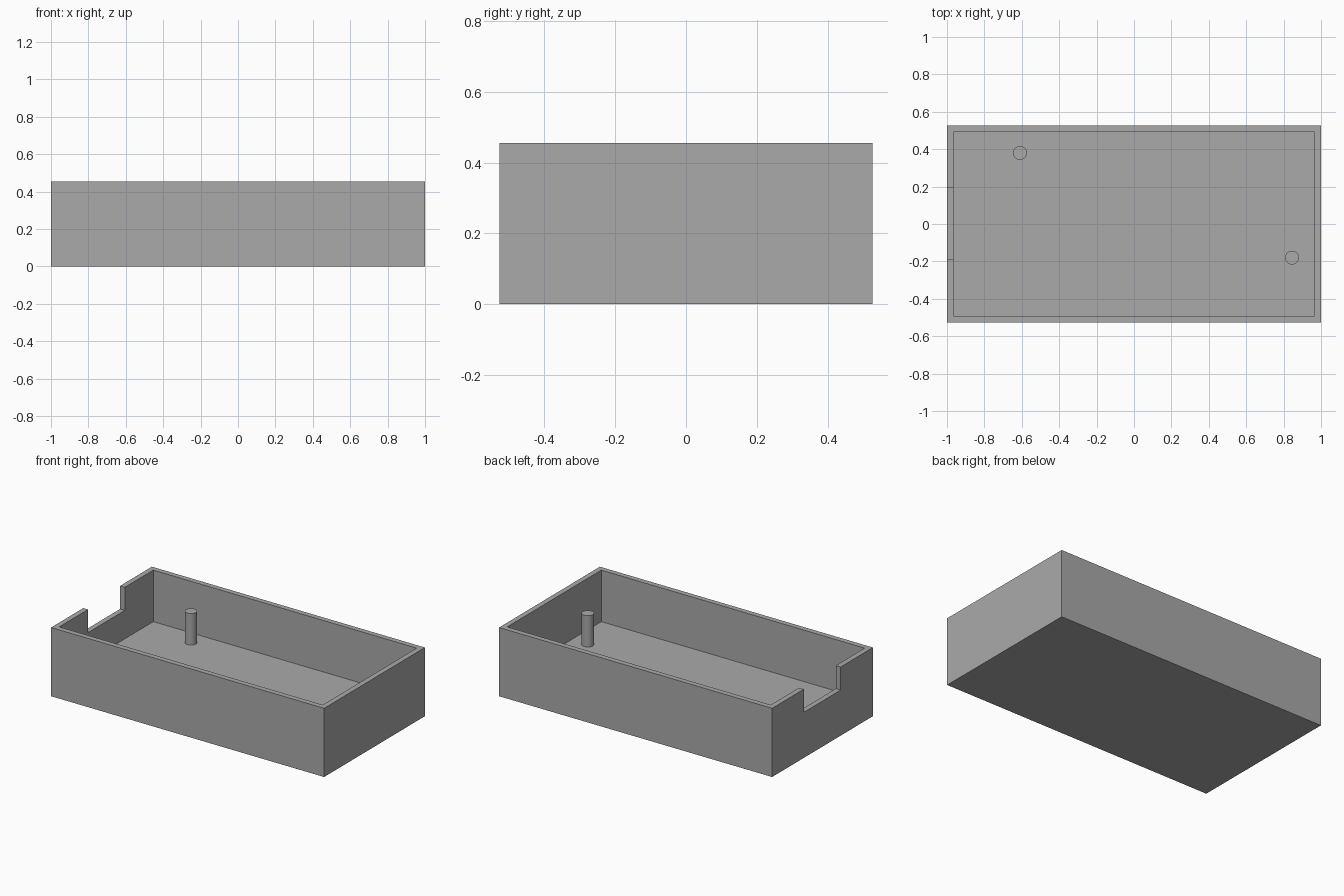
import bpy
import bmesh
import math

cube = bpy.data.objects.get("Cube")
if cube:
    bpy.data.objects.remove(cube, do_unlink=True)

grey = bpy.data.materials.new("plain grey")
grey.use_nodes = True
colour = (0.4, 0.4, 0.4, 1)
grey.diffuse_color = colour
grey.node_tree.nodes["Principled BSDF"].inputs["Base Color"].default_value = colour

HALF_X, HALF_Y, HEIGHT = 1.0, 0.527, 0.455
WALL, FLOOR = 0.035, 0.114


def add_box(name, low, high):
    """Box between two opposite corners."""
    bm = bmesh.new()
    bmesh.ops.create_cube(bm, size=1)
    for v in bm.verts:
        v.co = [lo if c < 0 else hi for c, lo, hi in zip(v.co, low, high)]
    mesh = bpy.data.meshes.new(name)
    bm.to_mesh(mesh)
    bm.free()
    obj = bpy.data.objects.new(name, mesh)
    bpy.context.collection.objects.link(obj)
    mesh.materials.append(grey)
    return obj


def cut(target, cutter):
    cutter.hide_render = True
    cutter.hide_set(True)
    mod = target.modifiers.new(cutter.name, "BOOLEAN")
    mod.operation = "DIFFERENCE"
    mod.solver = "EXACT"
    mod.object = cutter
    bpy.context.view_layer.objects.active = target
    bpy.ops.object.modifier_apply(modifier=mod.name)
    bpy.data.objects.remove(cutter, do_unlink=True)


# Open tray with a hollow interior
tray = add_box("tray", (-HALF_X, -HALF_Y, 0), (HALF_X, HALF_Y, HEIGHT))
cut(tray, add_box("cavity_cutter", (WALL - HALF_X, WALL - HALF_Y, FLOOR),
                  (HALF_X - WALL, HALF_Y - WALL, 1)))

# Notch in the top of the right end wall
cut(tray, add_box("notch_cutter", (-1.1, -0.19, 0.302), (-0.9, 0.195, 1)))

# Two locating pins standing on the floor
PIN_TOP = 0.322
for name, x, y in (("back_pin", -0.61, 0.38), ("front_pin", 0.845, -0.18)):
    bpy.ops.mesh.primitive_cylinder_add(
        vertices=48, radius=0.037, depth=PIN_TOP - FLOOR,
        location=(x, y, (PIN_TOP + FLOOR) / 2))
    pin = bpy.context.object
    pin.name = name
    pin.data.materials.append(grey)
    bpy.ops.object.shade_smooth_by_angle(angle=math.radians(30))
